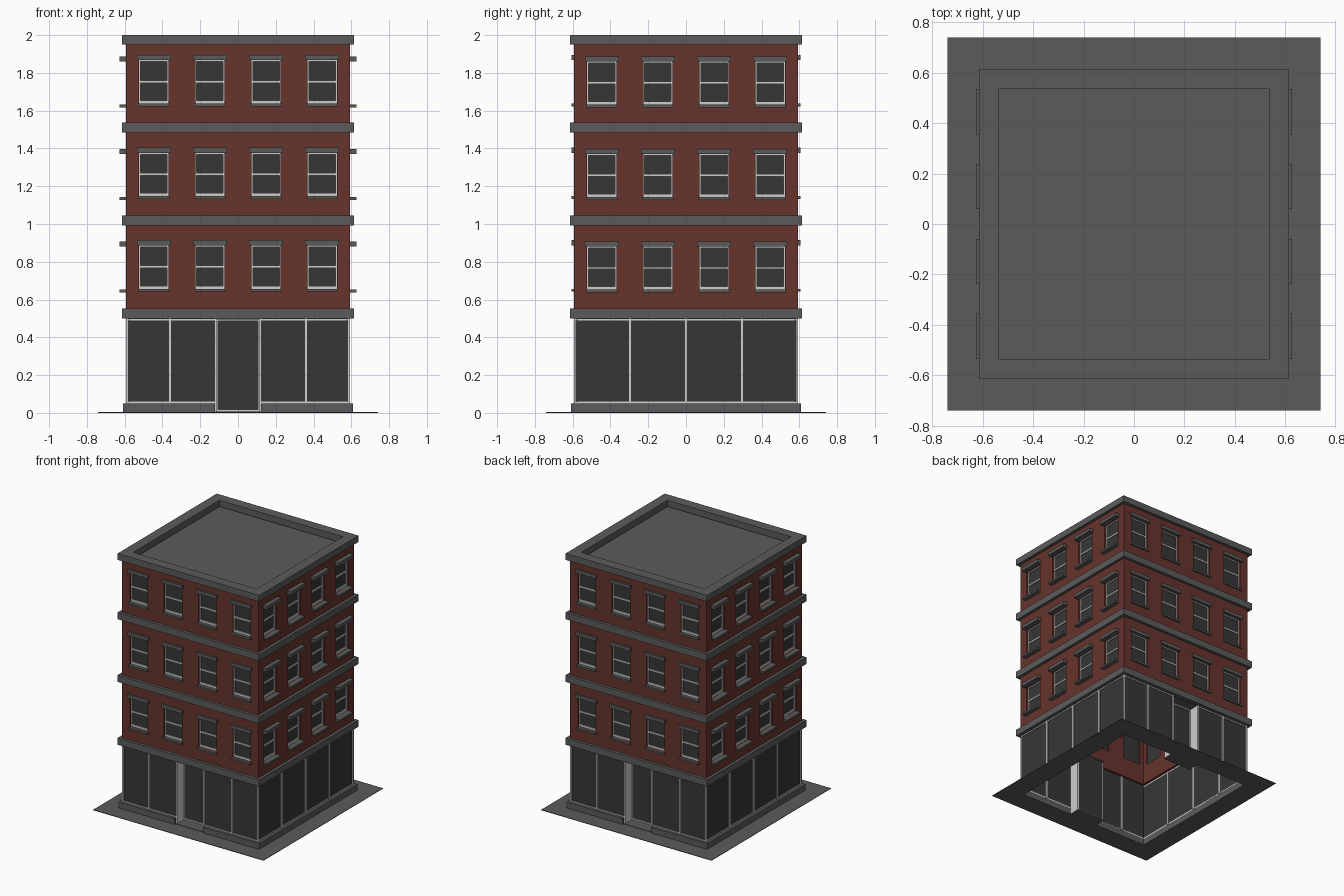
import bpy, bmesh, math
from mathutils import Matrix, Vector

if "Cube" in bpy.data.objects:
    bpy.data.objects.remove(bpy.data.objects["Cube"])


def material(name, r, g, b):
    m = bpy.data.materials.new(name)
    m.use_nodes = True
    m.diffuse_color = (r, g, b, 1)
    bsdf = m.node_tree.nodes["Principled BSDF"]
    bsdf.inputs["Base Color"].default_value = (r, g, b, 1)
    bsdf.inputs["Roughness"].default_value = 0.8
    return m


BRICK = material("red brick", 0.135, 0.034, 0.025)
STONE = material("grey stone", 0.105, 0.105, 0.105)
GLASS = material("dark glass", 0.037, 0.037, 0.037)
TRIM = material("pale trim", 0.62, 0.62, 0.6)

SIDES = ["front", "left", "back", "right"]
WALL = 0.592
STOREY = 0.49


def finish(name, bm, mat, turn=0):
    bmesh.ops.recalc_face_normals(bm, faces=bm.faces)
    bm.transform(Matrix.Rotation(turn * math.pi / 2, 4, 'Z'))
    mesh = bpy.data.meshes.new(name)
    bm.to_mesh(mesh)
    bm.free()
    mesh.materials.append(mat)
    ob = bpy.data.objects.new(name, mesh)
    bpy.context.collection.objects.link(ob)
    return ob


def add_box(bm, u0, u1, d0, d1, z0, z1):
    """Box on the front wall: u runs along it, d is the distance outward."""
    size = Vector((u1 - u0, d1 - d0, z1 - z0))
    centre = Vector(((u0 + u1) / 2, -(d0 + d1) / 2, (z0 + z1) / 2))
    bmesh.ops.create_cube(bm, size=1, matrix=Matrix.LocRotScale(centre, None, size))


def boxes(name, items, mat, turn=0):
    bm = bmesh.new()
    for item in items:
        add_box(bm, *item)
    return finish(name, bm, mat, turn)


def ring(name, inner, outer, z0, z1, mat):
    """Square ring with mitred corners."""
    bm = bmesh.new()
    profile = [(inner, z0), (outer, z0), (outer, z1), (inner, z1)]
    corners = [[bm.verts.new((sx * r, sy * r, z)) for r, z in profile]
               for sx, sy in ((-1, -1), (1, -1), (1, 1), (-1, 1))]
    for i in range(4):
        a, b = corners[i], corners[(i + 1) % 4]
        for j in range(4):
            k = (j + 1) % 4
            bm.faces.new((a[j], b[j], b[k], a[k]))
    return finish(name, bm, mat)


# Pavement, string courses, parapet and sunken roof
ring("pavement", 0.588, 0.74, 0, 0.004, STONE)
for n, z in enumerate((0.5, 0.993, 1.485)):
    ring(f"string_course_{n + 1}", 0.57, 0.615, z, z + 0.053, STONE)
ring("parapet", 0.535, 0.615, 1.95, 2.0, STONE)
boxes("roof", [(-0.58, 0.58, -0.58, 0.58, 1.925, 1.94)], STONE)

CENTRES = [-0.446, -0.149, 0.149, 0.446]
HALF = 0.077


def upper_wall(side, turn, rows):
    """Brick wall grid with the window cells left open."""
    us = [-WALL] + [c + s * HALF for c in CENTRES for s in (-1, 1)] + [WALL]
    zs = [0.5] + [z for row in rows for z in row] + [1.96]
    bm = bmesh.new()
    grid = [[bm.verts.new((u, -WALL, z)) for u in us] for z in zs]
    for j in range(len(zs) - 1):
        for i in range(len(us) - 1):
            if not (i % 2 and j % 2):
                bm.faces.new((grid[j][i], grid[j][i + 1], grid[j + 1][i + 1], grid[j + 1][i]))
    wall = finish(f"{side}_brick_wall", bm, BRICK, turn)
    # Make every face look outward before thickening inward
    outward = Matrix.Rotation(turn * math.pi / 2, 3, 'Z') @ Vector((0, -1, 0))
    if wall.data.polygons[0].normal.dot(outward) < 0:
        wall.data.flip_normals()
    mod = wall.modifiers.new("thickness", 'SOLIDIFY')
    mod.thickness = 0.035
    mod.offset = -1


def windows(side, turn, rows, reach):
    panes, frames, lintels, sills = [], [], [], []
    for lo, hi in rows:
        mid = (lo + hi) / 2
        for c in CENTRES:
            l, r = c - HALF, c + HALF
            panes.append((l, r, 0.565, 0.572, lo, hi))
            for z, h in ((lo, 0.016), (mid - 0.006, 0.013), (hi - 0.008, 0.008)):
                frames.append((l, r, 0.572, 0.58, z, z + h))
            frames += [(l, l + 0.007, 0.572, 0.58, lo, hi), (r - 0.007, r, 0.572, 0.58, lo, hi)]
            lintels.append((c - 0.09, c + 0.09, 0.575, reach, hi, hi + 0.027))
            sills.append((c - 0.084, c + 0.084, 0.575, reach, lo - 0.015, lo))
    boxes(f"{side}_window_panes", panes, GLASS, turn)
    boxes(f"{side}_window_frames", frames, TRIM, turn)
    boxes(f"{side}_lintels", lintels, STONE, turn)
    boxes(f"{side}_window_sills", sills, STONE, turn)


def shop_plain(side, turn):
    """Four-bay glazed ground floor."""
    boxes(f"{side}_shop_glass", [(-0.58, 0.58, 0.575, 0.583, 0.05, 0.5)], GLASS, turn)
    bars = [(u - 0.008, u + 0.008, 0.57, WALL, 0.05, 0.5) for u in (-0.296, 0, 0.296)]
    bars += [(-WALL, WALL, 0.575, 0.588, z, z + 0.009) for z in (0.05, 0.489)]
    bars += [(s * 0.587 - 0.005, s * 0.587 + 0.005, 0.58, WALL, 0.05, 0.5) for s in (-1, 1)]
    boxes(f"{side}_shop_mullions", bars, TRIM, turn)
    boxes(f"{side}_plinth", [(-0.61, 0.61, 0.575, 0.61, 0, 0.05)], STONE, turn)


def shop_door(side, turn):
    """Glazed ground floor with a recessed middle door."""
    glass, bars, plinth = [], [], []
    for s in (-1, 1):
        def span(a, b):
            return sorted((s * a, s * b))
        glass.append((*span(0.12, 0.58), 0.575, 0.583, 0.05, 0.5))
        bars.append((*span(0.352, 0.368), 0.57, WALL, 0.05, 0.5))
        bars.append((*span(0.112, 0.125), 0.495, WALL, 0.005, 0.5))
        bars.append((*span(0.106, 0.112), 0.495, 0.51, 0.005, 0.495))
        bars += [(*span(0.12, WALL), 0.575, 0.588, z, z + 0.009) for z in (0.05, 0.489)]
        plinth.append((*span(0.122, 0.61), 0.575, 0.61, 0, 0.05))
    bars += [(-0.112, 0.112, 0.495, 0.51, z, z + 0.009) for z in (0.008, 0.486)]
    boxes(f"{side}_shop_glass", glass, GLASS, turn)
    boxes(f"{side}_shop_mullions", bars, TRIM, turn)
    boxes(f"{side}_plinth", plinth, STONE, turn)
    boxes(f"{side}_door", [(-0.112, 0.112, 0.493, 0.5, 0.005, 0.495)], GLASS, turn)
    boxes(f"{side}_porch_floor_and_ceiling",
          [(-0.12, 0.12, 0.49, 0.6, 0, 0.007), (-0.12, 0.12, 0.49, 0.58, 0.495, 0.505)], STONE, turn)


# Four sides: entrances front and back, plain glazing left and right
for turn, side in enumerate(SIDES):
    entrance = turn % 2 == 0
    low, high = (0.657, 0.887) if entrance else (0.653, 0.88)
    rows = [(low + n * STOREY, high + n * STOREY) for n in range(3)]
    upper_wall(side, turn, rows)
    windows(side, turn, rows, 0.607 if entrance else 0.627)
    if entrance:
        shop_door(side, turn)
    else:
        shop_plain(side, turn)
